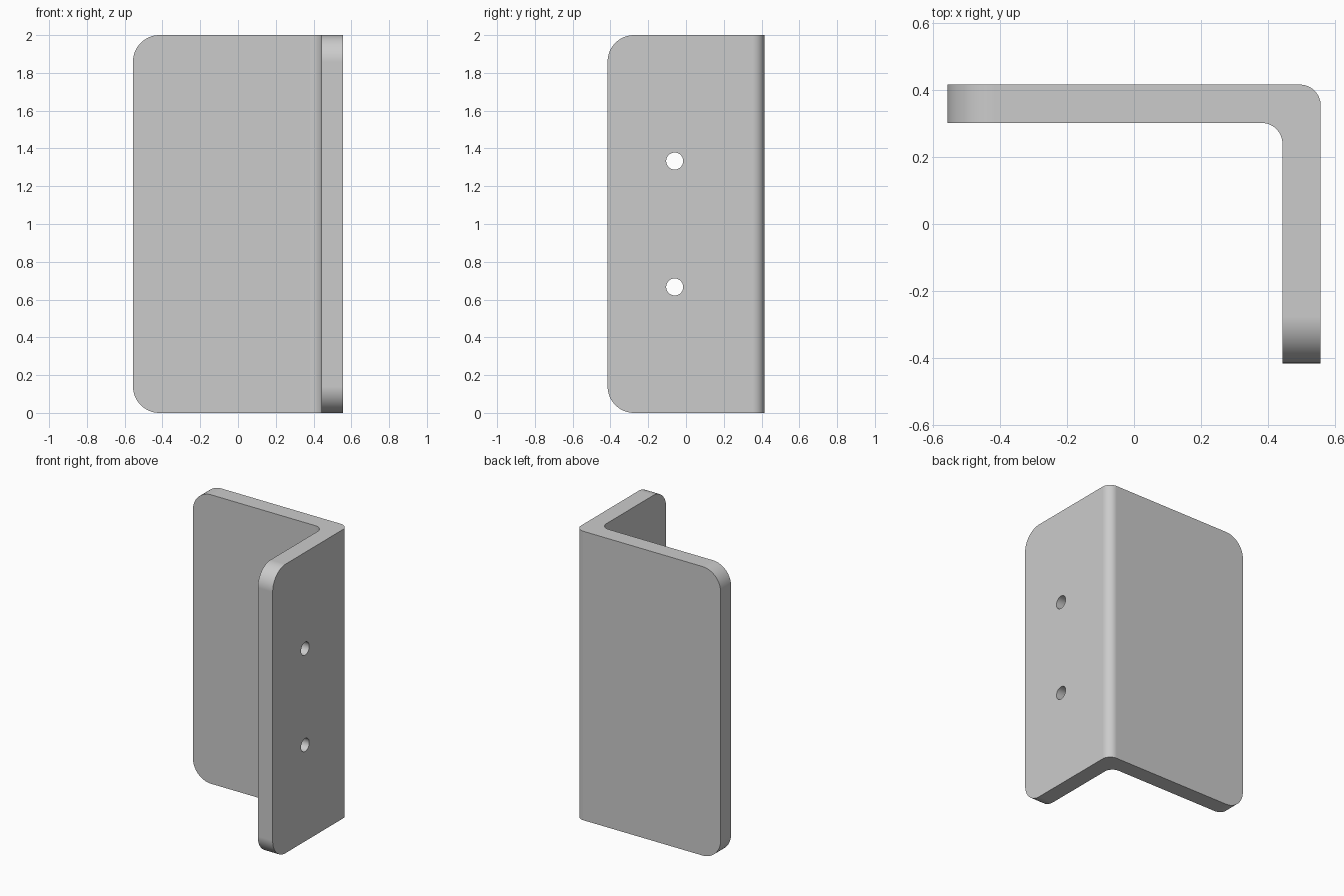
import bpy
import bmesh
from math import radians
from mathutils import Matrix

if "Cube" in bpy.data.objects:
    bpy.data.objects.remove(bpy.data.objects["Cube"], do_unlink=True)

X, Y, H = 0.556, 0.415, 2.0     # half width, half depth, height
T = 0.114                       # plate thickness
BEND, CORNER = 0.062, 0.14      # bend radius, free corner radius
HOLE_R, HOLE_Y = 0.045, -0.06


def make_object(name, bm):
    mesh = bpy.data.meshes.new(name)
    bm.to_mesh(mesh)
    bm.free()
    obj = bpy.data.objects.new(name, mesh)
    bpy.context.collection.objects.link(obj)
    return obj


def bevel(bm, test, radius):
    edges = [e for e in bm.edges if test(*(v.co for v in e.verts))]
    bmesh.ops.bevel(bm, geom=edges, offset=radius, segments=16,
                    profile=0.5, affect='EDGES')


# Angle profile extruded to full height
profile = [(-X, Y), (-X, Y - T), (X - T, Y - T), (X - T, -Y), (X, -Y), (X, Y)]
bm = bmesh.new()
base = bm.faces.new([bm.verts.new((x, y, 0)) for x, y in profile])
ext = bmesh.ops.extrude_face_region(bm, geom=[base])
top = [g for g in ext["geom"] if isinstance(g, bmesh.types.BMVert)]
bmesh.ops.translate(bm, verts=top, vec=(0, 0, H))
bmesh.ops.recalc_face_normals(bm, faces=bm.faces[:])

# Rounded corners on the free ends of both flanges
bevel(bm, lambda a, b: abs(a.z - b.z) < 0.01
      and (max(a.x, b.x) < 0.01 - X or max(a.y, b.y) < 0.01 - Y), CORNER)


# Rounded bend, inside and outside
def is_bend(a, b):
    upright = abs(a.z - b.z) > H - 0.01
    return upright and a.x > 0 and a.y > 0


bevel(bm, is_bend, BEND)
bracket = make_object("angle_bracket", bm)

# Two screw holes through the side flange
bm = bmesh.new()
for z in (H / 3, H * 2 / 3):
    place = Matrix.Translation((X - T / 2, HOLE_Y, z)) @ Matrix.Rotation(radians(90), 4, 'Y')
    bmesh.ops.create_cone(bm, cap_ends=True, segments=48, radius1=HOLE_R,
                          radius2=HOLE_R, depth=T * 2, matrix=place)
cutter = make_object("hole_cutter", bm)
cutter.hide_render = True

cut = bracket.modifiers.new("screw_holes", 'BOOLEAN')
cut.operation = 'DIFFERENCE'
cut.solver = 'EXACT'
cut.object = cutter
bpy.ops.object.select_all(action='DESELECT')
bracket.select_set(True)
bpy.context.view_layer.objects.active = bracket
bpy.ops.object.modifier_apply(modifier=cut.name)
bpy.data.objects.remove(cutter, do_unlink=True)

# Plain grey finish
grey = bpy.data.materials.new("plain_grey")
grey.use_nodes = True
colour = (0.6, 0.6, 0.6, 1)
grey.diffuse_color = colour
grey.node_tree.nodes["Principled BSDF"].inputs["Base Color"].default_value = colour
bracket.data.materials.clear()
bracket.data.materials.append(grey)

# Smooth curves with crisp edges and flat plates
bpy.ops.object.shade_smooth_by_angle(angle=radians(30))
flat = bracket.modifiers.new("flat_plates", 'WEIGHTED_NORMAL')
flat.keep_sharp = True
